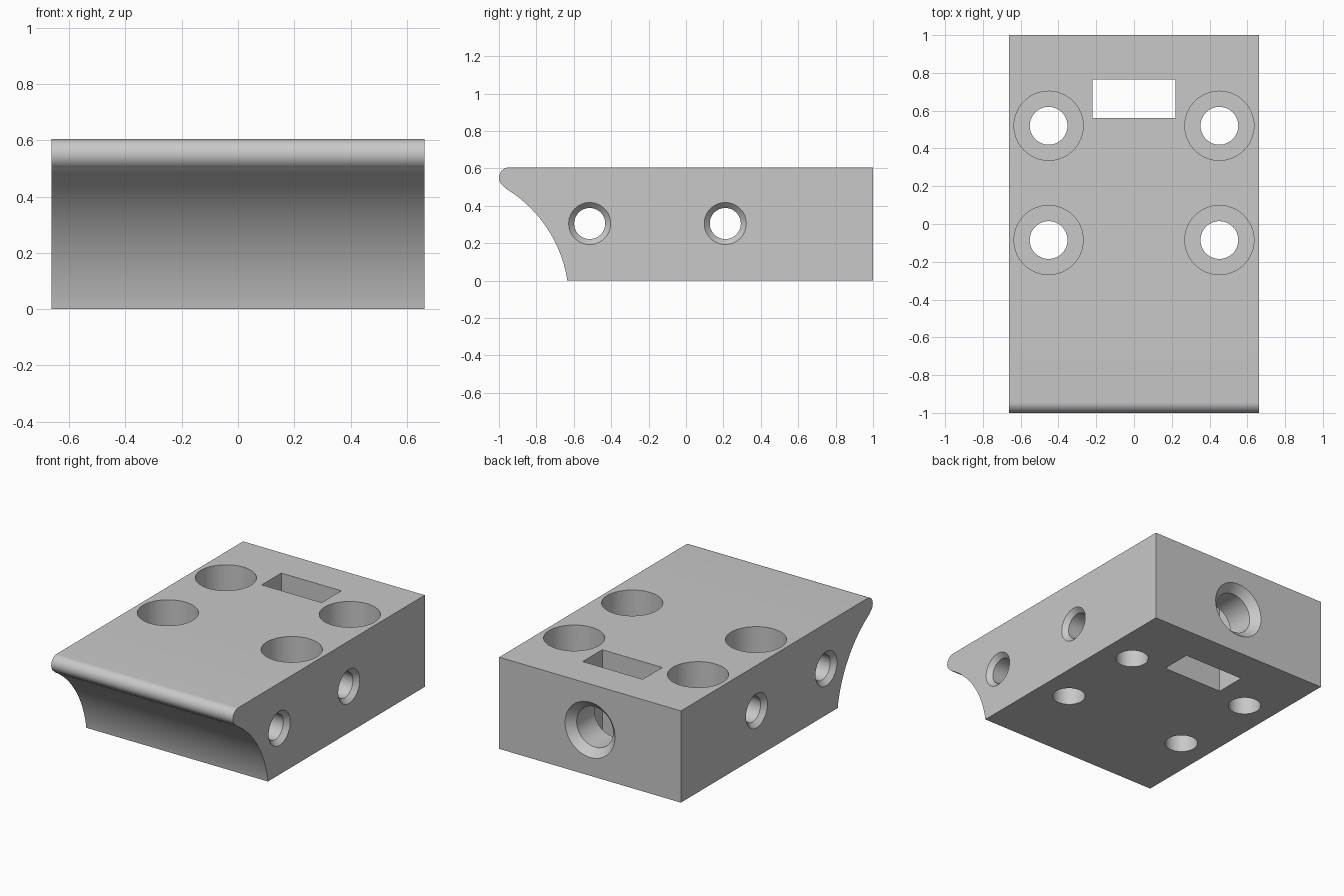
import bpy, bmesh
from math import cos, sin, pi, radians
from mathutils import Matrix, Vector

if "Cube" in bpy.data.objects:
    bpy.data.objects.remove(bpy.data.objects["Cube"])

HALF_W, HEIGHT = 0.663, 0.605

grey = bpy.data.materials.new("plain grey")
grey.use_nodes = True
colour = (0.58, 0.58, 0.58, 1)
grey.diffuse_color = colour
grey.node_tree.nodes["Principled BSDF"].inputs["Base Color"].default_value = colour


def make_object(name, bm):
    bmesh.ops.recalc_face_normals(bm, faces=bm.faces)
    mesh = bpy.data.meshes.new(name)
    bm.to_mesh(mesh)
    bm.free()
    mesh.materials.append(grey)
    obj = bpy.data.objects.new(name, mesh)
    bpy.context.collection.objects.link(obj)
    return obj


def arc(centre, radius, start, end, steps):
    angles = [radians(start + (end - start) * i / steps) for i in range(steps + 1)]
    return [(centre[0] + radius * cos(a), centre[1] + radius * sin(a)) for a in angles]


# Block: side profile with a rounded nose above a concave sweep
def build_block():
    profile = [(1, 0), (1, HEIGHT)]
    profile += arc((-0.945, HEIGHT - 0.055), 0.055, 90, 239, 20)
    profile += arc((-1.326, -0.107), 0.7, 59, 8.8, 32)
    profile[-1] = (-0.635, 0)
    bm = bmesh.new()
    face = bm.faces.new([bm.verts.new((-HALF_W, y, z)) for y, z in profile])
    swept = bmesh.ops.extrude_face_region(bm, geom=[face])["geom"]
    bmesh.ops.translate(bm, vec=(2 * HALF_W, 0, 0),
                        verts=[v for v in swept if isinstance(v, bmesh.types.BMVert)])
    return make_object("block", bm)


# Round cutter: (distance, radius) stations swept along an axis
def round_cutter(name, stations, origin, axis, sides=64):
    bm = bmesh.new()
    rings = [[bm.verts.new((r * cos(2 * pi * i / sides), r * sin(2 * pi * i / sides), d))
              for i in range(sides)] for d, r in stations]
    for low, high in zip(rings, rings[1:]):
        for i in range(sides):
            j = (i + 1) % sides
            bm.faces.new((low[i], low[j], high[j], high[i]))
    bm.faces.new(rings[0])
    bm.faces.new(rings[-1])
    turn = Vector(axis).to_track_quat("Z", "Y").to_matrix().to_4x4()
    bm.transform(Matrix.Translation(origin) @ turn)
    return make_object(name, bm)


block = build_block()
cutters = []

# Counterbored screw holes from the top
bore = [(-0.1, 0.1), (HEIGHT - 0.22, 0.1), (HEIGHT - 0.22, 0.183), (0.7, 0.183)]
for x in (-0.452, 0.452):
    for y in (-0.085, 0.52):
        cutters.append(round_cutter("screw_hole_cutter", bore, (x, y, 0), (0, 0, 1)))

# Cross holes with a chamfer at both ends
out = HALF_W + 0.02
inn = HALF_W - 0.03
cross = [(-out, 0.132), (-inn, 0.083), (inn, 0.083), (out, 0.132)]
for y in (-0.515, 0.21):
    cutters.append(round_cutter("cross_hole_cutter", cross, (0, y, 0.305), (1, 0, 0)))

# Rectangular slot through the block
bm = bmesh.new()
bmesh.ops.create_cube(bm, size=1)
bm.transform(Matrix.Translation((0, 0.662, 0.3)) @ Matrix.Diagonal((0.438, 0.204, 1, 1)))
cutters.append(make_object("slot_cutter", bm))

# Chamfered hole from the back into the slot
back = [(0.66, 0.133), (0.95, 0.133), (1.02, 0.202)]
cutters.append(round_cutter("back_hole_cutter", back, (0, 0, 0.303), (0, 1, 0)))

for cutter in cutters:
    cutter.hide_render = True
    mod = block.modifiers.new("cut", "BOOLEAN")
    mod.operation, mod.solver, mod.object = "DIFFERENCE", "EXACT", cutter

# Bake the cuts, then drop the cutters
bpy.context.view_layer.update()
baked = bpy.data.meshes.new_from_object(
    block.evaluated_get(bpy.context.evaluated_depsgraph_get()))
block.modifiers.clear()
block.data = baked
baked.materials.clear()
baked.materials.append(grey)
for poly in baked.polygons:
    poly.material_index = 0
for cutter in cutters:
    bpy.data.objects.remove(cutter)

bpy.ops.object.select_all(action="DESELECT")
block.select_set(True)
bpy.context.view_layer.objects.active = block
bpy.ops.object.shade_smooth_by_angle(angle=radians(25))
